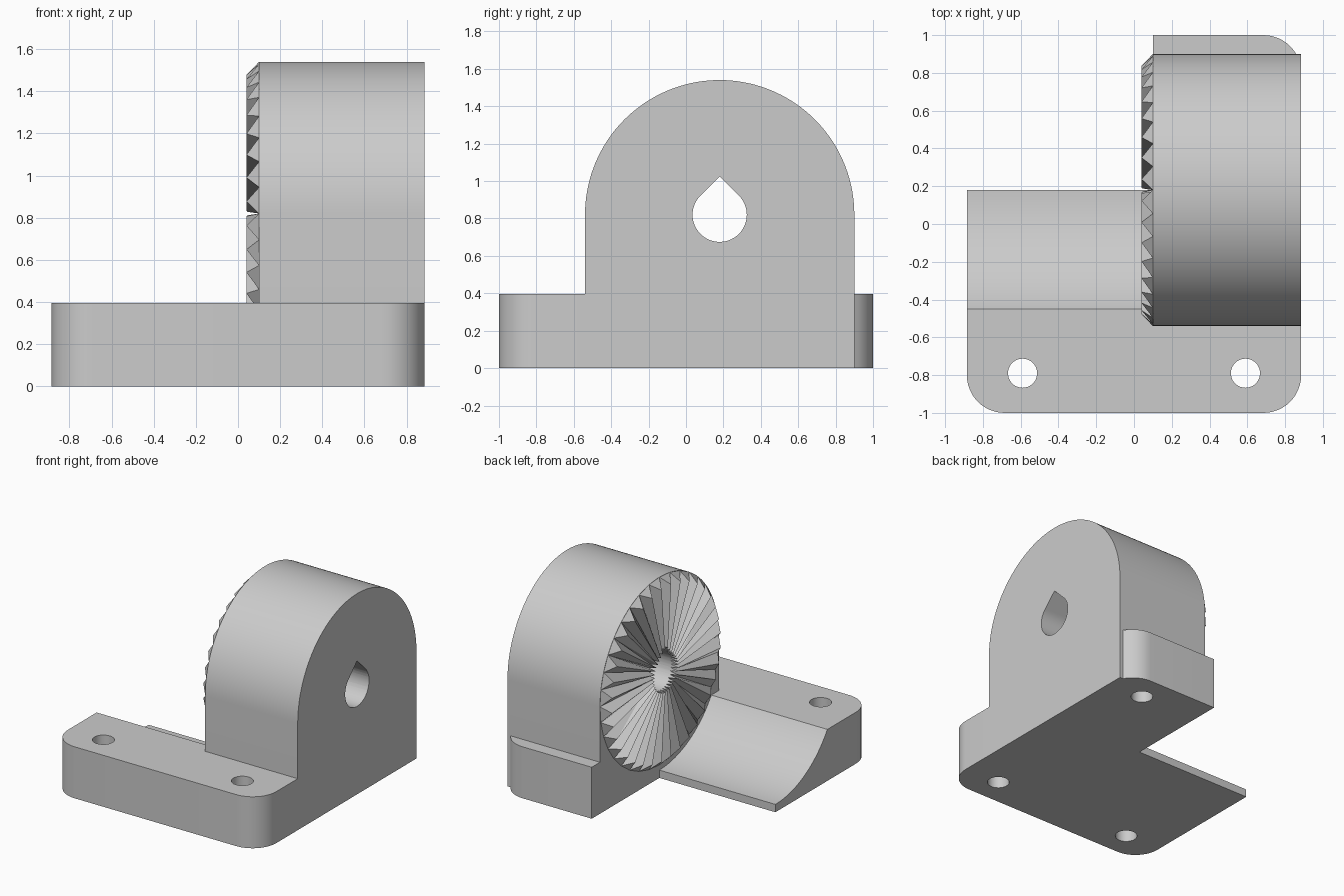
import bpy, bmesh, math
from mathutils import Vector

if "Cube" in bpy.data.objects:
    bpy.data.objects.remove(bpy.data.objects["Cube"])

AY, AZ = 0.18, 0.82          # pivot axis runs along x through (AY, AZ)
R_ARCH, R_HOLE = 0.72, 0.145
X_FACE, X_TIP, X_END = 0.10, 0.04, 0.885

grey = bpy.data.materials.new("light_grey")
grey.diffuse_color = (0.6, 0.6, 0.6, 1)
grey.use_nodes = True
grey.node_tree.nodes["Principled BSDF"].inputs["Base Color"].default_value = grey.diffuse_color


def make_object(name, bm):
    bmesh.ops.recalc_face_normals(bm, faces=bm.faces)
    mesh = bpy.data.meshes.new(name)
    bm.to_mesh(mesh)
    bm.free()
    mesh.materials.append(grey)
    obj = bpy.data.objects.new(name, mesh)
    bpy.context.collection.objects.link(obj)
    return obj


def prism(name, points, offset):
    """Extrude a closed outline of 3D points along an offset vector."""
    bm = bmesh.new()
    face = bm.faces.new([bm.verts.new(p) for p in points])
    new = bmesh.ops.extrude_face_region(bm, geom=[face])["geom"]
    verts = [v for v in new if isinstance(v, bmesh.types.BMVert)]
    bmesh.ops.translate(bm, verts=verts, vec=Vector(offset))
    return make_object(name, bm)


def arc(cx, cy, r, a0, a1, n):
    return [(cx + r * math.cos(math.radians(a0 + (a1 - a0) * i / n)),
             cy + r * math.sin(math.radians(a0 + (a1 - a0) * i / n))) for i in range(n + 1)]


def boolean(target, tool, operation):
    mod = target.modifiers.new(operation.lower(), 'BOOLEAN')
    mod.operation, mod.solver, mod.object = operation, 'EXACT', tool
    bpy.context.view_layer.objects.active = target
    bpy.ops.object.modifier_apply(modifier=mod.name)
    bpy.data.objects.remove(tool, do_unlink=True)


def along_x(name, outline, x0, x1):
    return prism(name, [(x0, y, z) for y, z in outline], (x1 - x0, 0, 0))


def along_z(name, outline, z0, z1):
    return prism(name, [(x, y, z0) for x, y in outline], (0, 0, z1 - z0))


# Rounded base plate
cx, cy, cr = X_END - 0.2, 0.8, 0.2
outline = (arc(cx, cy, cr, 0, 90, 12) + arc(-cx, cy, cr, 90, 180, 12)
           + arc(-cx, -cy, cr, 180, 270, 12) + arc(cx, -cy, cr, 270, 360, 12))
bracket = along_z("bracket", outline, 0, 0.395)

# Clearance for the mating part: open back corner and cylindrical trough
boolean(bracket, along_z("corner_cutter", [(-2, AY), (X_FACE, AY), (X_FACE, 2), (-2, 2)], -1, 1),
        'DIFFERENCE')
boolean(bracket, along_x("trough_cutter", arc(AY, AZ, 0.76, 0, 360, 144)[:-1], -2, X_FACE),
        'DIFFERENCE')

# Arched upright
arch = [(AY + R_ARCH, 0)] + arc(AY, AZ, R_ARCH, 0, 180, 72) + [(AY - R_ARCH, 0)]
boolean(bracket, along_x("upright", arch, X_FACE, X_END), 'UNION')

# Radial face teeth with chamfered outer ends
TEETH, R_IN, X_BACK = 36, 0.1, X_FACE + 0.05
bm = bmesh.new()


def ring(x, r, shift):
    pts = []
    for i in range(TEETH):
        a = 2 * math.pi * (i + shift) / TEETH
        pts.append(bm.verts.new((x, AY + r * math.cos(a), AZ + r * math.sin(a))))
    return pts


valley_in, valley_out = ring(X_FACE, R_IN, 0), ring(X_FACE, R_ARCH, 0)
peak_in, peak_out = ring(X_TIP, R_IN, 0.5), ring(X_TIP, R_ARCH - 0.06, 0.5)
back_in, back_out = ring(X_BACK, R_IN, 0), ring(X_BACK, R_ARCH, 0)
for i in range(TEETH):
    j = (i + 1) % TEETH
    for loop in ((valley_in[i], valley_out[i], peak_out[i], peak_in[i]),
                 (peak_in[i], peak_out[i], valley_out[j], valley_in[j]),
                 (valley_out[i], valley_out[j], peak_out[i]),
                 (valley_in[i], peak_in[i], valley_in[j]),
                 (valley_out[i], back_out[i], back_out[j], valley_out[j]),
                 (valley_in[i], valley_in[j], back_in[j], back_in[i]),
                 (back_in[i], back_in[j], back_out[j], back_out[i])):
        bm.faces.new(loop)
boolean(bracket, make_object("face_teeth", bm), 'UNION')

# Teardrop pivot hole
teardrop = arc(AY, AZ, R_HOLE, 135, 405, 54) + [(AY, AZ + R_HOLE * math.sqrt(2))]
boolean(bracket, along_x("pivot_cutter", teardrop, -0.5, 1.5), 'DIFFERENCE')

# Screw holes, the back one ending inside the upright
for x, y in ((-0.59, -0.79), (0.59, -0.79), (0.59, 0.79)):
    boolean(bracket, along_z("screw_cutter", arc(x, y, 0.077, 0, 360, 40)[:-1], -0.2,
                             0.395 if y > 0 else 0.6), 'DIFFERENCE')

# Smooth curved walls, crisp edges
bpy.ops.object.select_all(action='DESELECT')
bracket.select_set(True)
bpy.context.view_layer.objects.active = bracket
bpy.ops.object.shade_smooth_by_angle(angle=math.radians(20))
